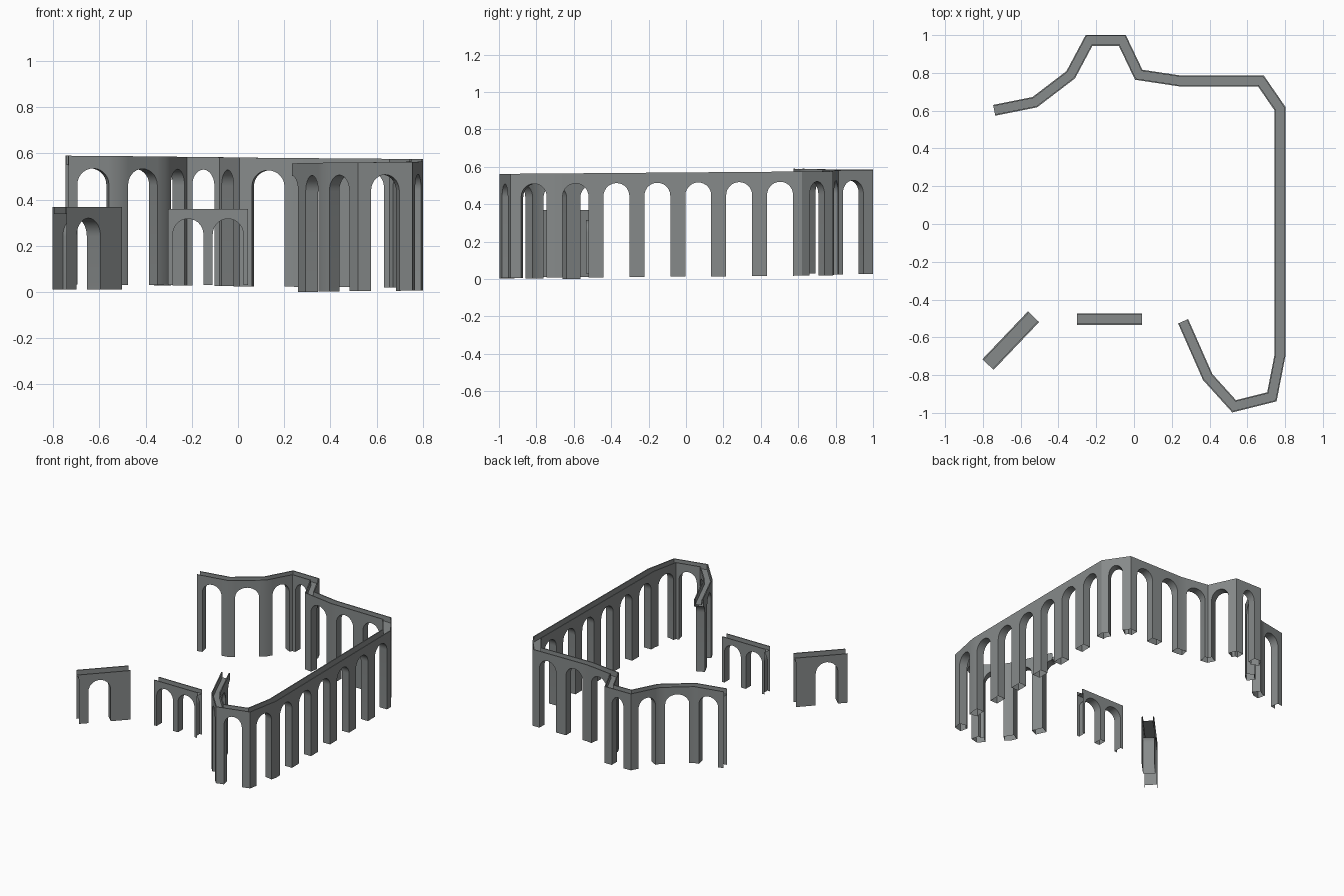
import bpy, bmesh, math
from mathutils import Vector

if "Cube" in bpy.data.objects:
    bpy.data.objects.remove(bpy.data.objects["Cube"])

stone = bpy.data.materials.new("grey stone")
stone.diffuse_color = (0.24, 0.255, 0.255, 1)
stone.use_nodes = True
stone.node_tree.nodes["Principled BSDF"].inputs["Base Color"].default_value = stone.diffuse_color


def bays(length, count, half_pier):
    """Openings for evenly spaced bays (count may end in a half bay)."""
    b = length / count
    return [(i * b + half_pier, (i + 1) * b - half_pier) for i in range(math.ceil(count))]


def arcade(name, path, openings, half_w, top, floor, crown, rise, lip, z0, z1):
    """Hollow arched wall with an open water channel, swept along a path."""
    pts = [Vector(p) for p in path]
    dirs = [(b - a).normalized() for a, b in zip(pts, pts[1:])]
    lens = [(b - a).length for a, b in zip(pts, pts[1:])]
    total = sum(lens)
    norm = lambda d: Vector((-d.y, d.x))
    cols, run = [], 0.0

    def add(p, n, s, low):
        cols.append((p, n, z0 + (z1 - z0) * s / total, low))

    add(pts[0], norm(dirs[0]), 0, 0)
    for i, (d, length) in enumerate(zip(dirs, lens)):
        n = norm(d)
        for a, b in openings[i]:
            c, r = (a + b) / 2, (b - a) / 2
            prof = [(a, 0)]
            prof += [(c - r * math.cos(t), crown - rise + rise * math.sin(t))
                     for t in (math.pi * k / 14 for k in range(15))]
            prof += [(b, 0)]
            for s, low in prof:
                if s <= length + 1e-4:
                    add(pts[i] + d * s, n, run + s, low)
        run += length
        # mitred column at each bend and at the final end
        if i + 1 < len(dirs):
            m = (n + norm(dirs[i + 1])).normalized()
            add(pts[i + 1], m / m.dot(n), run, 0)
        elif cols[-1][3] == 0:
            add(pts[-1], n, run, 0)

    bm = bmesh.new()
    rings = []
    w, v = half_w, half_w - lip
    for p, n, z, low in cols:
        sec = [(-w, low), (-w, top), (-v, top), (-v, floor),
               (v, floor), (v, top), (w, top), (w, low)]
        rings.append([bm.verts.new((*(p + n * o), z + h)) for o, h in sec])
    for k in range(len(cols) - 1):
        A, B = rings[k], rings[k + 1]
        if (cols[k][0] - cols[k + 1][0]).length > 1e-5:
            for j in range(7):
                bm.faces.new((A[j], A[j + 1], B[j + 1], B[j]))
        if cols[k][3] > 0 or cols[k + 1][3] > 0:      # underside of the arch
            bm.faces.new((A[7], A[0], B[0], B[7]))
    bmesh.ops.remove_doubles(bm, verts=bm.verts, dist=1e-5)
    bmesh.ops.recalc_face_normals(bm, faces=bm.faces)
    me = bpy.data.meshes.new(name)
    bm.to_mesh(me)
    bm.free()
    me.materials.append(stone)
    ob = bpy.data.objects.new(name, me)
    bpy.context.collection.objects.link(ob)
    bpy.ops.object.select_all(action='DESELECT')
    ob.select_set(True)
    bpy.context.view_layer.objects.active = ob
    bpy.ops.object.shade_smooth_by_angle(angle=math.radians(30))


# long winding aqueduct, sloping gently down to its broken front end
route = [(-.74, .602), (-.525, .645), (-.335, .79), (-.238, .972), (-.062, .972),
         (.025, .79), (.245, .757), (.672, .757), (.772, .612), (.772, -.70),
         (.73, -.915), (.53, -.965), (.39, -.81), (.26, -.515)]
counts = [1, 1, 1, 1, 1, 1, 2, 1, 6, 1, 1, 1, 1.5]
holes = [bays(math.dist(a, b), c, .04) for a, b, c in zip(route, route[1:], counts)]
arcade("main_aqueduct", route, holes, .029, .557, .518, .503, .07, .007, .033, 0)

# short detached double arch
arcade("double_arch", [(-.302, -.505), (.043, -.505)], [bays(.345, 2, .02)],
       .03, .33, .303, .287, .067, .007, .03, .03)

# short detached single arch with one wide pier
arcade("single_arch", [(-.773, -.744), (-.532, -.491)], [[(.065, .215)]],
       .041, .357, .325, .308, .078, .008, .012, .012)
